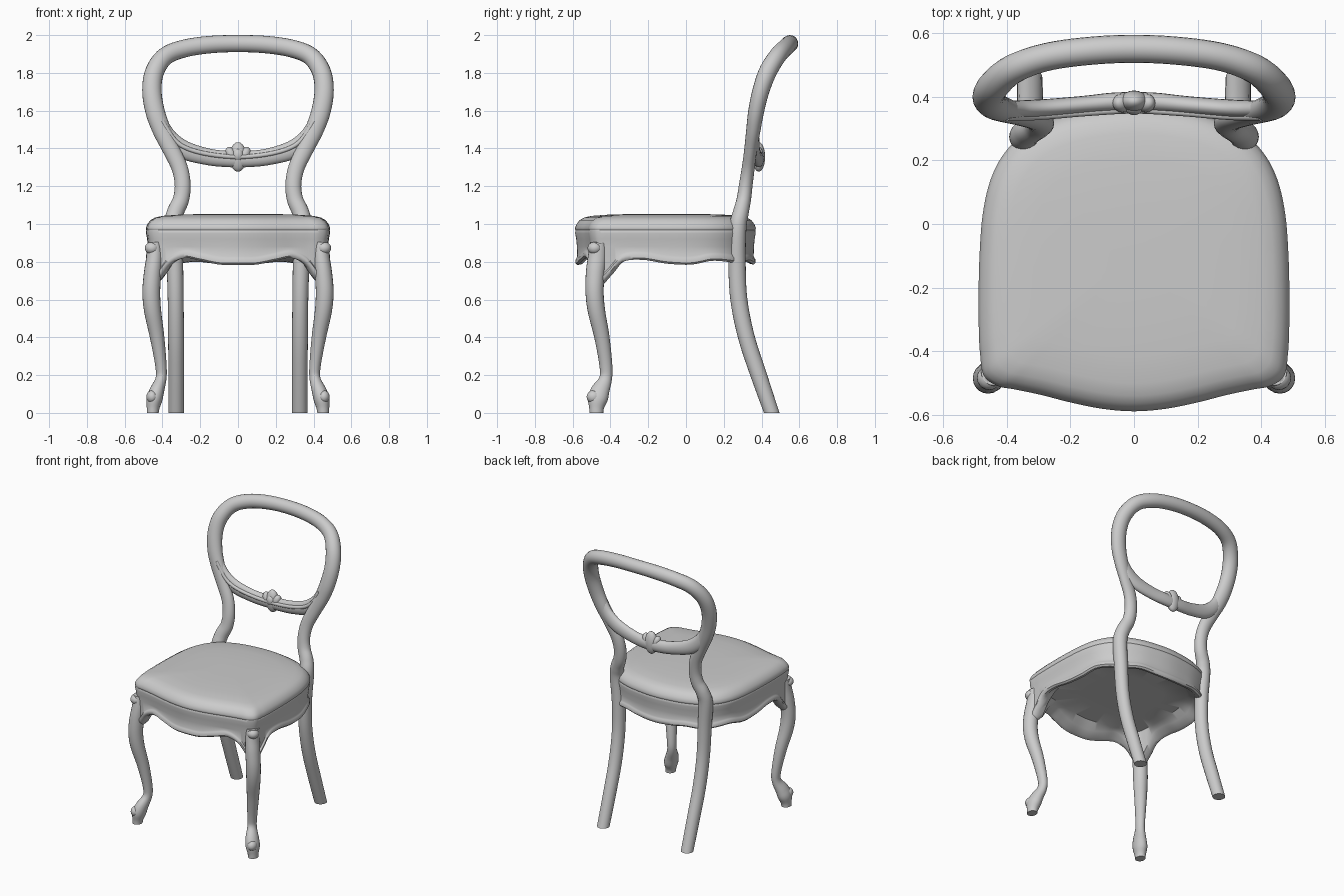
import bpy, bmesh, math
from mathutils import Vector


def spline(pts, steps, closed=False):
    """Catmull-Rom through tuples of any length."""
    n = len(pts)
    get = (lambda i: pts[i % n]) if closed else (lambda i: pts[max(0, min(n - 1, i))])
    out = []
    for i in range(n if closed else n - 1):
        quads = list(zip(get(i - 1), get(i), get(i + 1), get(i + 2)))
        for k in range(steps):
            t = k / steps
            out.append(tuple(0.5 * (2 * b + (c - a) * t + (2 * a - 5 * b + 4 * c - d) * t * t
                                    + (3 * b - a - 3 * c + d) * t ** 3) for a, b, c, d in quads))
    if not closed:
        out.append(tuple(pts[-1]))
    return out


def loft(name, rings, cut_floor=False):
    """Skin a stack of closed rings and cap both ends."""
    bm = bmesh.new()
    rows = [[bm.verts.new(p) for p in ring] for ring in rings]
    for r0, r1 in zip(rows, rows[1:]):
        for i in range(len(r0)):
            j = (i + 1) % len(r0)
            bm.faces.new((r0[i], r0[j], r1[j], r1[i]))
    bm.faces.new(rows[0])
    bm.faces.new(rows[-1])
    if cut_floor:
        bmesh.ops.bisect_plane(bm, geom=bm.verts[:] + bm.edges[:] + bm.faces[:],
                               plane_co=(0, 0, 0), plane_no=(0, 0, 1), clear_inner=True)
        bmesh.ops.holes_fill(bm, edges=[e for e in bm.edges if e.is_boundary])
    bmesh.ops.recalc_face_normals(bm, faces=bm.faces[:])
    return finish(name, bm)


def finish(name, bm):
    mesh = bpy.data.meshes.new(name)
    bm.to_mesh(mesh)
    bm.free()
    ob = bpy.data.objects.new(name, mesh)
    bpy.context.collection.objects.link(ob)
    return ob


def sweep(name, pts, steps=6, sides=20, cut_floor=False):
    """Elliptical tube through (x, y, z, in-plane radius, depth radius)."""
    path = spline(pts, steps)
    rings = []
    for i, p in enumerate(path):
        a, b = path[max(0, i - 1)], path[min(len(path) - 1, i + 1)]
        t = (Vector(b[:3]) - Vector(a[:3])).normalized()
        n = t.cross(Vector((0, 1, 0))).normalized()
        d = n.cross(t)
        rings.append([Vector(p[:3]) + n * p[3] * math.cos(w) + d * p[4] * math.sin(w)
                      for w in (2 * math.pi * k / sides for k in range(sides))])
    return loft(name, rings, cut_floor)


def mirrored(half):
    """Half path ending on x = 0, continued to the other side."""
    return half + [(-p[0],) + p[1:] for p in half[-2::-1]]


def blob(name, loc, size, rot=0):
    bm = bmesh.new()
    bmesh.ops.create_uvsphere(bm, u_segments=20, v_segments=12, radius=1)
    ob = finish(name, bm)
    ob.location, ob.scale, ob.rotation_euler = loc, size, (0, rot, 0)
    return ob


# Seat outline: x, y and height of the scalloped apron edge
half = [(0, -0.588, 0.783), (0.1, -0.58, 0.785), (0.2, -0.56, 0.805), (0.29, -0.537, 0.82),
        (0.37, -0.52, 0.785), (0.43, -0.508, 0.71), (0.472, -0.475, 0.67), (0.483, -0.41, 0.73),
        (0.487, -0.34, 0.80), (0.488, -0.23, 0.81), (0.485, -0.1, 0.79), (0.475, 0.03, 0.785),
        (0.45, 0.14, 0.805), (0.405, 0.225, 0.80), (0.335, 0.29, 0.79), (0.23, 0.337, 0.80),
        (0.12, 0.36, 0.79), (0, 0.37, 0.785)]
outline = spline(half + [(-x, y, z) for x, y, z in half[-2:0:-1]], 5, closed=True)


def seat_ring(k, z=None, lift=0):
    """Outline shrunk by k; fixed height z or following the apron edge."""
    return [(x * (1 - k), -0.1 + (y + 0.1) * (1 - k), e + lift if z is None else z)
            for x, y, e in outline]


# Apron: outer wall, beaded lower edge, sloping inner wall, underside panel
loft("seat_apron", [seat_ring(0.02, 0.975), seat_ring(0.005, 0.968), seat_ring(0.003, 0.95),
                    seat_ring(0.014, 0.92), seat_ring(0.022, 0.88),
                    seat_ring(0.025, None, 0.045), seat_ring(0.016, None, 0.036),
                    seat_ring(0.004, None, 0.026), seat_ring(0.004, None, 0.01),
                    seat_ring(0.025, None, 0), seat_ring(0.07, None, 0.005),
                    seat_ring(0.14, None, 0.04), seat_ring(0.22, 0.87), seat_ring(0.5, 0.875)])

# Padded seat top
loft("seat_cushion", [seat_ring(0.03, 0.955), seat_ring(0.005, 0.968), seat_ring(0.0, 0.98),
                      seat_ring(0.018, 1.0), seat_ring(0.05, 1.02), seat_ring(0.1, 1.034),
                      seat_ring(0.18, 1.043), seat_ring(0.35, 1.049), seat_ring(0.6, 1.053),
                      seat_ring(0.85, 1.054)])

# Rear legs, posts and balloon back as one continuous bent frame
sweep("back_frame", mirrored([
    (0.327, 0.468, -0.04, 0.04, 0.038), (0.327, 0.385, 0.2, 0.041, 0.043),
    (0.328, 0.32, 0.4, 0.042, 0.044), (0.33, 0.28, 0.6, 0.042, 0.045),
    (0.335, 0.27, 0.8, 0.044, 0.046), (0.346, 0.274, 0.98, 0.046, 0.046),
    (0.332, 0.29, 1.06, 0.045, 0.042), (0.302, 0.306, 1.13, 0.043, 0.038),
    (0.293, 0.317, 1.21, 0.042, 0.036), (0.31, 0.33, 1.3, 0.043, 0.034),
    (0.357, 0.343, 1.4, 0.045, 0.034), (0.405, 0.357, 1.5, 0.049, 0.038),
    (0.44, 0.372, 1.6, 0.051, 0.042), (0.456, 0.398, 1.71, 0.051, 0.045),
    (0.44, 0.435, 1.81, 0.05, 0.048), (0.382, 0.485, 1.89, 0.048, 0.046),
    (0.28, 0.523, 1.93, 0.047, 0.044), (0.145, 0.543, 1.95, 0.046, 0.044),
    (0, 0.55, 1.955, 0.045, 0.044)]), cut_floor=True)

# Curved lower rail of the back with a raised front bead
sweep("back_rail", mirrored([
    (0.405, 0.36, 1.53, 0.035, 0.026), (0.36, 0.36, 1.45, 0.045, 0.028),
    (0.28, 0.364, 1.39, 0.048, 0.028), (0.16, 0.374, 1.356, 0.044, 0.028),
    (0.07, 0.382, 1.345, 0.043, 0.03), (0, 0.384, 1.343, 0.043, 0.03)]))
sweep("rail_bead", mirrored([
    (0.40, 0.335, 1.545, 0.012, 0.012), (0.34, 0.336, 1.45, 0.012, 0.012),
    (0.27, 0.34, 1.40, 0.012, 0.012), (0.15, 0.35, 1.368, 0.012, 0.012),
    (0, 0.358, 1.355, 0.012, 0.012)]), sides=10)

# Carved ornament in the middle of the rail
blob("ornament_core", (0, 0.385, 1.355), (0.045, 0.034, 0.078))
blob("ornament_boss", (0, 0.368, 1.365), (0.03, 0.026, 0.035))
for s in (1, -1):
    blob("ornament_petal", (s * 0.036, 0.38, 1.365), (0.028, 0.03, 0.046), s * 0.4)

# Cabriole front legs with a scroll at the knee
for s, side in ((1, "right"), (-1, "left")):
    leg = [(0.452, -0.474, -0.03, 0.03, 0.036), (0.45, -0.474, 0.02, 0.033, 0.038),
           (0.443, -0.468, 0.07, 0.042, 0.052), (0.43, -0.455, 0.115, 0.039, 0.05),
           (0.408, -0.426, 0.18, 0.029, 0.034), (0.408, -0.424, 0.25, 0.03, 0.034),
           (0.428, -0.445, 0.4, 0.038, 0.04), (0.452, -0.474, 0.54, 0.045, 0.046),
           (0.459, -0.484, 0.64, 0.047, 0.048), (0.452, -0.48, 0.74, 0.046, 0.05),
           (0.442, -0.47, 0.82, 0.044, 0.05), (0.44, -0.462, 0.9, 0.04, 0.045)]
    sweep(f"front_leg_{side}", [(s * p[0],) + p[1:] for p in leg], cut_floor=True)
    blob(f"knee_scroll_{side}", (s * 0.455, -0.483, 0.872), (0.038, 0.038, 0.034))
    blob(f"toe_scroll_{side}", (s * 0.455, -0.49, 0.085), (0.03, 0.036, 0.034))

# Smooth shading
for ob in bpy.context.collection.objects:
    ob.select_set(True)
    bpy.context.view_layer.objects.active = ob
bpy.ops.object.shade_smooth_by_angle(angle=math.radians(45))
